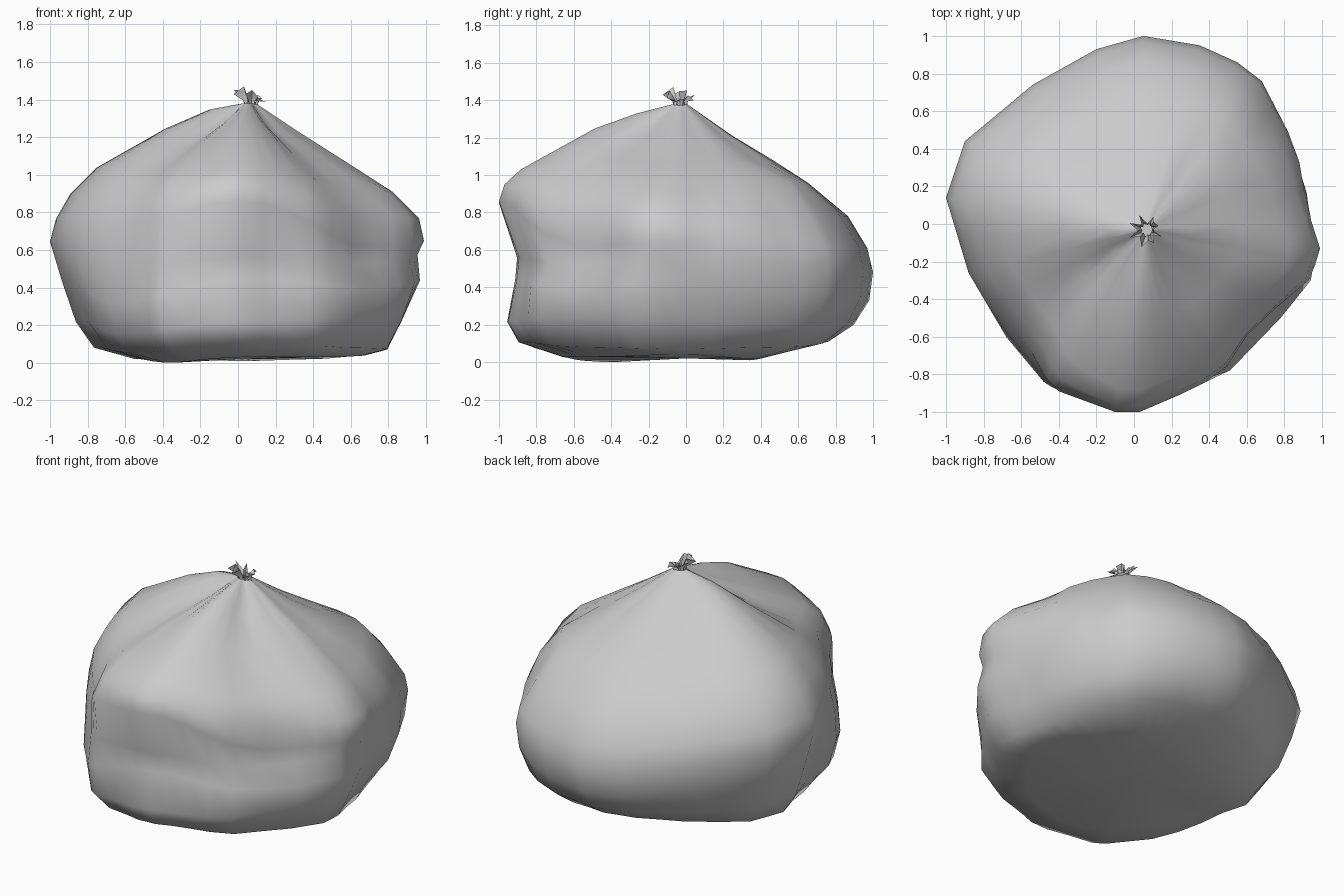
import bpy, bmesh, math, random
from math import sin, cos, pi, radians, degrees, atan2, exp

if "Cube" in bpy.data.objects:
    bpy.data.objects.remove(bpy.data.objects["Cube"])
random.seed(4)

CX, CY = 0.06, -0.03          # axis through the tied neck

# Plan outline of the sack, counter-clockwise
OUTLINE = [(.99, -.13), (.94, .17), (.82, .49), (.68, .76), (.55, .86), (.35, .95),
           (.05, 1), (-.2, .93), (-.54, .74), (-.9, .44), (-1, .14), (-.88, -.26),
           (-.68, -.6), (-.48, -.84), (-.4, -.89), (-.1, -1), (.03, -1), (.24, -.91),
           (.51, -.78), (.78, -.5), (.94, -.3)]

# Side profiles by direction: (fraction of outline radius, height), top to bottom
PROFILES = {
    0:   [(.26, 1.25), (.56, 1.07), (.82, .91), (.97, .77), (1, .65), (.96, .58), (.97, .44), (.86, .22), (.78, .07), (.66, .04)],
    45:  [(.27, 1.23), (.50, 1.09), (.74, .97), (.88, .78), (.98, .62), (1, .52), (.98, .36), (.92, .20), (.80, .08), (.52, .02)],
    90:  [(.27, 1.21), (.48, 1.08), (.66, .96), (.87, .78), (.97, .61), (1, .48), (.98, .33), (.90, .20), (.77, .11), (.36, .01)],
    180: [(.20, 1.35), (.42, 1.25), (.77, 1.04), (.90, .90), (.97, .77), (1, .65), (.94, .44), (.87, .22), (.78, .08), (.58, .02)],
    222: [(.20, 1.28), (.44, 1.16), (.74, 1.01), (.86, .90), (.94, .74), (.98, .52), (1, .31), (.96, .15), (.85, .05), (.60, .00)],
    268: [(.24, 1.33), (.47, 1.25), (.88, 1.03), (.97, .95), (1, .86), (.89, .56), (.90, .45), (.95, .22), (.89, .11), (.65, .03)],
    318: [(.26, 1.23), (.55, 1.08), (.82, .92), (.91, .78), (.92, .62), (.92, .52), (1, .40), (.98, .24), (.87, .08), (.65, .03)],
}
# Pleats running from the neck: (direction, width in degrees, depth)
PLEATS = [(55, 9, .02), (300, 10, .03), (245, 8, .02), (212, 9, .02), (345, 9, .02), (15, 9, .02)]


def gap(a, b):
    return (a - b + 180) % 360 - 180


def profile(deg):
    # blend neighbouring profiles, widest point always on the outline
    keys = list(PROFILES) + [360]
    for a, b in zip(keys, keys[1:]):
        if a <= deg <= b:
            t = (deg - a) / (b - a)
            t = t * t * (3 - 2 * t)
            pts = [(p[0] + (q[0] - p[0]) * t, p[1] + (q[1] - p[1]) * t)
                   for p, q in zip(PROFILES[a], PROFILES[b % 360])]
            widest = max(f for f, z in pts)
            return [(f / widest, z) for f, z in pts]


def loft(name, rings, angle, cap=None):
    bm = bmesh.new()
    loops = [[bm.verts.new(p) for p in ring] for ring in rings]
    n = len(rings[0])
    for a, b in zip(loops, loops[1:]):
        for i in range(n):
            j = (i + 1) % n
            bm.faces.new((a[i], b[i], b[j], a[j]))
    if cap:
        c = bm.verts.new(cap)
        for i in range(n):
            bm.faces.new((loops[-1][i], c, loops[-1][(i + 1) % n]))
    me = bpy.data.meshes.new(name)
    bm.to_mesh(me)
    bm.free()
    ob = bpy.data.objects.new(name, me)
    bpy.context.collection.objects.link(ob)
    bpy.ops.object.select_all(action='DESELECT')
    ob.select_set(True)
    bpy.context.view_layer.objects.active = ob
    bpy.ops.object.shade_smooth_by_angle(angle=radians(angle))
    return ob


# Filled sack: one column per outline corner and midpoint, with pleats and a side dent
plan = []
for (ax, ay), (bx, by) in zip(OUTLINE, OUTLINE[1:] + OUTLINE[:1]):
    plan += [(ax, ay), ((ax + bx) / 2, (ay + by) / 2)]
columns = []
for x, y in plan:
    ex, ey = x - CX, y - CY
    ang = atan2(ey, ex)
    d = degrees(ang) % 360
    col = [(CX + .035 * cos(ang), CY + .035 * sin(ang), 1.38)]
    for k, (f, z) in enumerate(profile(d)):
        if k < 3:
            z -= sum(dep * exp(-(gap(d, a) / w) ** 2) for a, w, dep in PLEATS) * (1, .9, .4)[k]
        if 1 < k < 5:
            f -= .05 * exp(-(gap(d, 9) / 7) ** 2)
        col.append((CX + f * ex, CY + f * ey, z))
    columns.append(col)
loft("sack", list(zip(*columns)), 60, cap=(0, 0, .02))

# Gathered frill above the tie
N = 16
frill = [[], [], []]
for i in range(N):
    a = 2 * pi * (i + random.uniform(-.3, .3)) / N
    odd = i % 2
    lean = max(0, cos(a - radians(215)))
    r = (.08 if odd else .045) + random.uniform(-.02, .015) + .025 * lean
    z = 1.41 + random.uniform(-.025, .03) + .035 * lean
    for ring, rr, zz in zip(frill, (r, .045 if odd else .025, .035), (z, 1.395, 1.37)):
        ring.append((CX + .01 + rr * cos(a), CY + rr * sin(a), zz))
loft("gathered_top", frill, 40)
